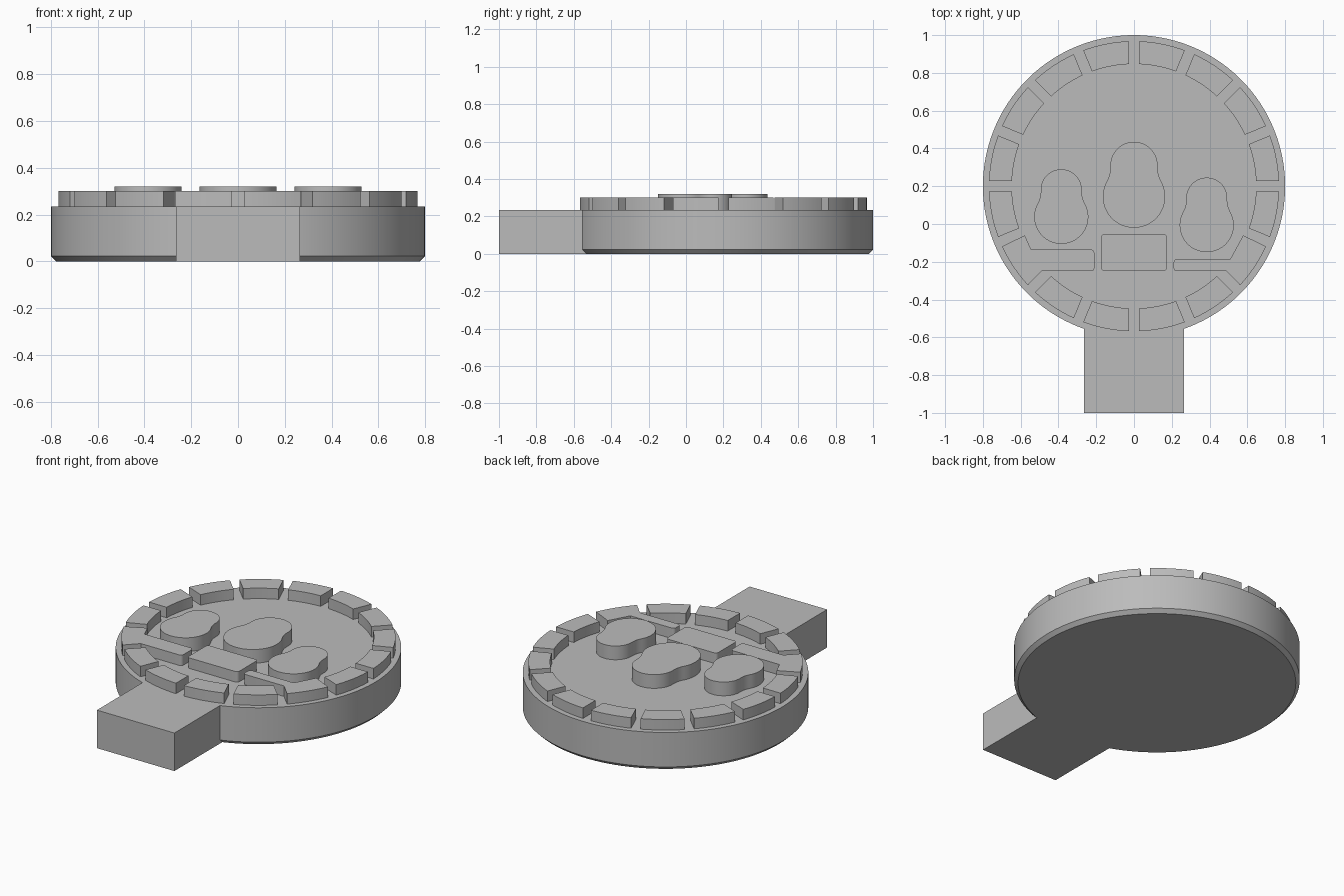
import bpy, bmesh
from math import sin, cos, asin, atan2, sqrt, pi, radians
from mathutils import Vector

cube = bpy.data.objects.get("Cube")
if cube:
    bpy.data.objects.remove(cube, do_unlink=True)

grey = bpy.data.materials.new("plain grey")
grey.use_nodes = True
grey.diffuse_color = (0.5, 0.5, 0.5, 1)
grey.node_tree.nodes["Principled BSDF"].inputs["Base Color"].default_value = (0.5, 0.5, 0.5, 1)

RADIUS, FLOOR, RIM_TOP, HEAD_TOP = 0.8, 0.235, 0.30, 0.32
EMBED = FLOOR - 0.01
CENTRE = Vector((0, 0.2))


def arc(centre, r, a0, a1, n):
    """Points on an arc, ends included."""
    return [Vector((centre[0] + r * cos(a0 + (a1 - a0) * i / n),
                    centre[1] + r * sin(a0 + (a1 - a0) * i / n))) for i in range(n + 1)]


def smooth(ob):
    bpy.ops.object.select_all(action='DESELECT')
    ob.select_set(True)
    bpy.context.view_layer.objects.active = ob
    bpy.ops.object.shade_smooth_by_angle(angle=radians(30))


def prism(name, outline, z0, z1, round_if=None, chamfer=0):
    """Extrude an outline upwards, optionally rounding corners and chamfering the base."""
    bm = bmesh.new()
    face = bm.faces.new([bm.verts.new((p[0], p[1], z0)) for p in outline])
    if round_if:
        corners = [v for v in bm.verts if round_if(v.co)]
        bmesh.ops.bevel(bm, geom=corners, offset=0.018, segments=5,
                        profile=0.5, affect='VERTICES')
    base = list(bm.faces)
    grown = bmesh.ops.extrude_face_region(bm, geom=base, use_keep_orig=True)
    for v in grown["geom"]:
        if isinstance(v, bmesh.types.BMVert):
            v.co.z = z1
    bmesh.ops.recalc_face_normals(bm, faces=bm.faces)
    if chamfer:
        rim = [e for e in bm.edges if all(abs(v.co.z - z0) < 1e-5 for v in e.verts)]
        bmesh.ops.bevel(bm, geom=rim, offset=chamfer, segments=1, affect='EDGES')
    mesh = bpy.data.meshes.new(name)
    bm.to_mesh(mesh)
    bm.free()
    mesh.materials.append(grey)
    ob = bpy.data.objects.new(name, mesh)
    bpy.context.collection.objects.link(ob)
    smooth(ob)
    return ob


# Round base with a chamfered underside, joined to the square handle
base = prism("base_disc", arc(CENTRE, RADIUS, 0, 2 * pi, 160)[:-1], 0, FLOOR, chamfer=0.022)
handle = prism("handle", [(-0.265, -1), (0.265, -1), (0.265, -0.4), (-0.265, -0.4)], 0, FLOOR)
union = base.modifiers.new("join handle", 'BOOLEAN')
union.operation = 'UNION'
union.solver = 'EXACT'
union.object = handle
bpy.context.view_layer.objects.active = base
bpy.ops.object.modifier_apply(modifier=union.name)
bpy.data.objects.remove(handle, do_unlink=True)
smooth(base)

# Ring of blocks, separated by parallel-sided gaps
INNER, OUTER, GAP = 0.647, 0.768, 0.027
STEP = pi / 8


def rim_arc(r, k):
    trim = asin(GAP / r)
    return arc(CENTRE, r, k * STEP + trim, (k + 1) * STEP - trim, 10)


for k in range(16):
    if k not in (9, 14):
        prism(f"rim_block_{k}", rim_arc(OUTER, k) + rim_arc(INNER, k)[::-1], EMBED, RIM_TOP)

# Two lower blocks run inwards as arms
for name, side, k, arm_top, elbow in (("right_arm", -1, 9, -0.135, 0.545),
                                      ("left_arm", 1, 14, -0.185, 0.51)):
    outer = rim_arc(OUTER, k)
    if side > 0:
        outer.reverse()
    inner = [(0.49, -0.25), (0.21, -0.25), (0.21, arm_top), (elbow, arm_top), (0.578, -0.06)]
    prism(name, outer + [(side * x, y) for x, y in inner], EMBED, RIM_TOP,
          round_if=lambda co: abs(co.x) < 0.22)

# Central plinth
prism("centre_plinth", [(-0.173, -0.25), (0.173, -0.25), (0.173, -0.052), (-0.173, -0.052)],
      EMBED, RIM_TOP, round_if=lambda co: True)


def pear_outline(x, y, scale):
    """Small circle above a large one, blended by a concave fillet."""
    head_r, body_r, fillet, gap = 0.125, 0.165, 0.15, 0.165
    a, b = body_r + fillet, head_r + fillet
    fy = (a * a - b * b + gap * gap) / (2 * gap)
    fx = sqrt(a * a - fy * fy)
    to_body, to_head = atan2(fy, fx), atan2(fy - gap, fx)
    half = arc((0, 0), body_r, -pi / 2, to_body, 20)
    half += arc((fx, fy), fillet, pi + to_body, pi + to_head, 8)[1:]
    half += arc((0, gap), head_r, to_head, pi / 2, 16)[1:]
    full = half + [Vector((-p.x, p.y)) for p in half[-2:0:-1]]
    return [Vector((x, y)) + p * scale for p in full]


# Three pear-shaped studs
for name, x, y, scale in (("centre_stud", 0, 0.145, 1),
                          ("right_stud", -0.385, 0.038, 0.868),
                          ("left_stud", 0.385, -0.006, 0.868)):
    prism(name, pear_outline(x, y, scale), EMBED, HEAD_TOP)
